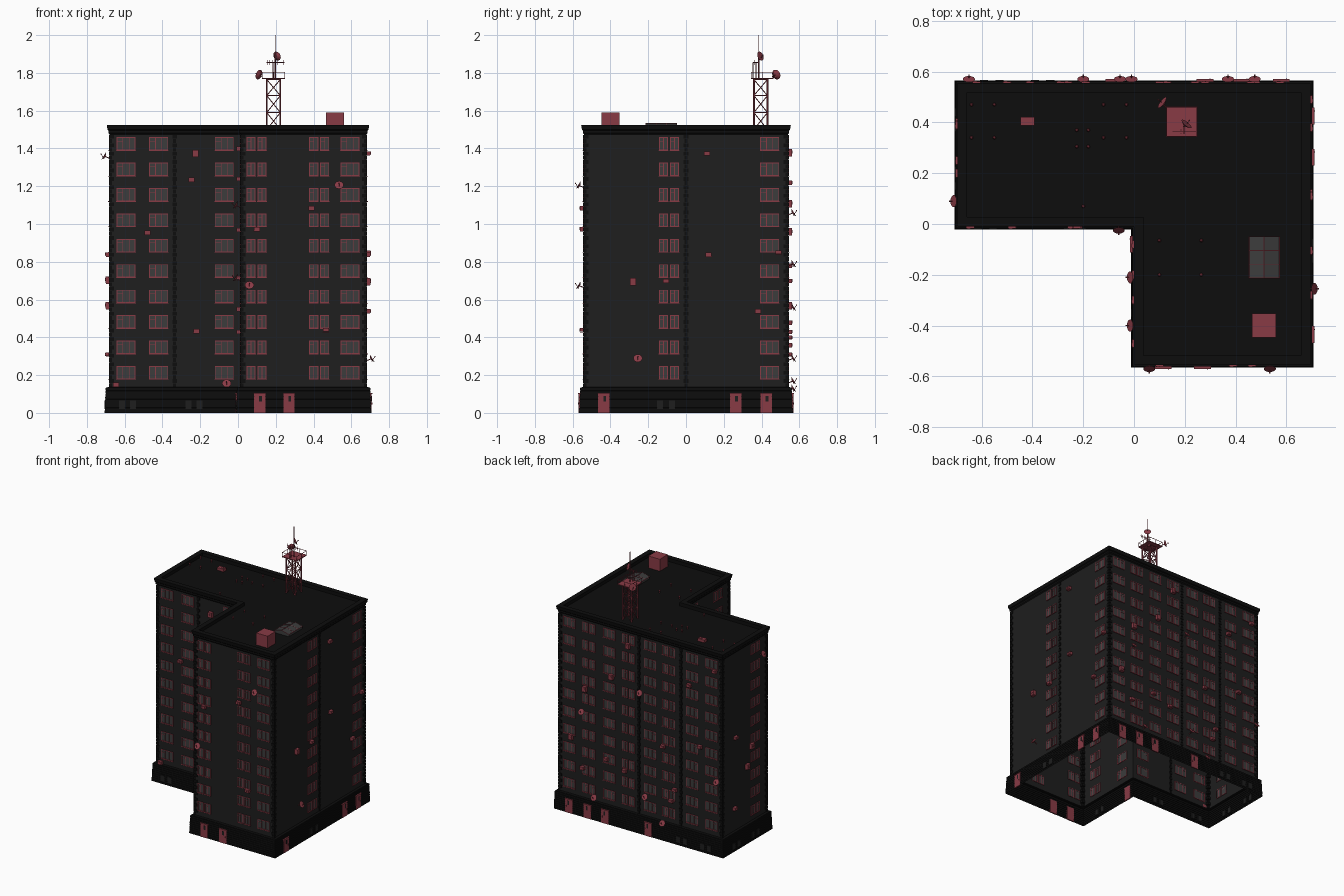
import bpy, bmesh, math, random
from mathutils import Vector, Matrix

if "Cube" in bpy.data.objects:
    bpy.data.objects.remove(bpy.data.objects["Cube"])
random.seed(4)

def material(name, r, g, b):
    m = bpy.data.materials.new(name)
    m.diffuse_color = (r, g, b, 1)
    m.use_nodes = True
    m.node_tree.nodes["Principled BSDF"].inputs["Base Color"].default_value = m.diffuse_color
    return m
RED = material("red_metal", .25, .043, .06)
WALL = material("wall_plaster", .013, .013, .013)
DARK = material("dark_stone", .004, .004, .004)
GLASS = material("window_glass", .045, .045, .045)

def finish(bm, name, mat, smooth=False):
    me = bpy.data.meshes.new(name)
    bmesh.ops.recalc_face_normals(bm, faces=bm.faces) if not smooth else None
    bm.to_mesh(me)
    bm.free()
    me.materials.append(mat)
    ob = bpy.data.objects.new(name, me)
    bpy.context.collection.objects.link(ob)
    return ob

def box(bm, c, s):
    bmesh.ops.create_cube(bm, size=1, matrix=Matrix.Translation(c) @ Matrix.Diagonal((*s, 1)))

def bar(bm, p, q, r, r2=None, n=6):
    p, q = Vector(p), Vector(q)
    d = q - p
    m = Matrix.Translation((p + q) / 2) @ d.to_track_quat('Z', 'Y').to_matrix().to_4x4()
    bmesh.ops.create_cone(bm, cap_ends=True, segments=n, radius1=r,
                          radius2=r if r2 is None else r2, depth=d.length, matrix=m)

# L-shaped plan: corner points and their outward directions
PLAN = [(.68, -.54, 1, -1), (.68, .54, 1, 1), (-.68, .54, -1, 1),
        (-.68, .005, -1, -1), (.015, .005, -1, -1), (.015, -.54, -1, -1)]

def sweep(name, profile, mat, cap=False):
    bm = bmesh.new()
    rings = [[bm.verts.new((x + o * sx, y + o * sy, z)) for x, y, sx, sy in PLAN] for o, z in profile]
    for a, b in zip(rings, rings[1:]):
        for i in range(6):
            j = (i + 1) % 6
            bm.faces.new((a[i], a[j], b[j], b[i]))
    if cap:
        bm.faces.new(rings[-1])
    return finish(bm, name, mat)

# Stone plinth with courses, plain walls, parapet and roof
courses = []
for k in range(9):
    o, z = .026 - k * .0006, k * .015
    courses += [(o, z), (o, z + .012), (o - .003, z + .0125), (o - .003, z + .015)]
sweep("plinth", courses + [(0, .137)], DARK)
sweep("walls", [(0, .135), (0, 1.48)], WALL)
sweep("parapet_and_roof", [(0, 1.475), (.006, 1.482), (.006, 1.495), (.011, 1.5), (.015, 1.525),
                           (-.022, 1.525), (-.022, 1.5)], DARK, cap=True).data
sweep("roof_deck", [(-.02, 1.499), (-.021, 1.5)], DARK, cap=True)

# Each wall: axis it runs along, fixed coordinate, outward sign
SIDES = {"front": ('x', -.54, -1), "court_front": ('x', .005, -1), "back": ('x', .54, 1),
         "right": ('y', .68, 1), "left": ('y', -.68, -1), "court_side": ('y', .015, -1)}

def at(side, u, out, z):
    ax, c, s = SIDES[side]
    return Vector((u, c + s * out, z)) if ax == 'x' else Vector((c + s * out, u, z))

def wbox(bm, side, u, z, w, h, d0, d1):
    t = d1 - d0
    box(bm, at(side, u, (d0 + d1) / 2, z), (w, t, h) if SIDES[side][0] == 'x' else (t, w, h))

# Brick quoins at corners and vertical joints
bm = bmesh.new()
for k in range(60):
    z = .146 + k * .0223
    for i, (x, y, sx, sy) in enumerate(PLAN):
        if i != 4:
            h = (.009, .014)[k % 2]
            box(bm, (x - sx * (h - .004), y - sy * (h - .004), z), (2 * h, 2 * h, .02))
    for side, u in (("court_front", -.335), ("back", -.335), ("back", .015), ("right", .0)):
        wbox(bm, side, u, z, (.016, .026)[k % 2], .02, -.003, .004)
finish(bm, "quoins", DARK)

# Windows: wide ones (three panes) and narrow pairs (two panes each)
frames, panes = bmesh.new(), bmesh.new()
def window(side, u, z, w, h, n):
    t = .0045
    wbox(panes, side, u, z, w, h, -.003, .001)
    for s in (-1, 1):
        wbox(frames, side, u + s * (w - t) / 2, z, t, h, -.005, .004)
        wbox(frames, side, u, z + s * (h - t) / 2, w, t, -.005, .004)
    for k in range(1, n):
        wbox(frames, side, u - w / 2 + w * k / n, z, .003, h, -.004, .003)
    wbox(frames, side, u - w / 2 + w / n / 2, z + h * .2, w / n, .0025, -.004, .003)
    wbox(frames, side, u, z - h / 2 - .001, w + .004, .003, 0, .007)

COLUMNS = {"front": ([.593], [.098, .43]), "court_front": ([-.593, -.42, -.073], []),
           "right": ([.443], [-.09]), "left": ([], [.15]), "court_side": ([-.11], [-.4]),
           "back": ([.593, .26, -.08, -.43, -.593], [.43, .1, -.235])}
for floor in range(10):
    z = .213 + floor * .1346
    for side, (wide, pairs) in COLUMNS.items():
        for u in wide:
            window(side, u, z, .1, .07, 3)
        for u in pairs:
            for s in (-1, 1):
                window(side, u + s * .029, z, .048, .07, 2)
finish(frames, "window_frames", RED)
finish(panes, "window_panes", GLASS)

# Entrance doors and basement windows in the plinth
doors, cellar = bmesh.new(), bmesh.new()
DOORS = {"front": [.115, .27], "right": [-.435, .263, .425], "back": [.58, .425, .28, -.08],
         "court_side": [-.08]}
for side, us in DOORS.items():
    for u in us:
        wbox(doors, side, u, .05, .06, .1, .018, .028)
        wbox(doors, side, u, .102, .066, .005, .018, .031)
        wbox(cellar, side, u + .004, .075, .014, .03, .02, .029)
        wbox(doors, side, u + .02, .05, .004, .012, .02, .032)
CELLAR = {"court_front": [-.615, -.555, -.262, -.205], "right": [-.138, -.073],
          "back": [-.33, -.39, -.53, -.59], "left": [.15, .21, .38, .44], "court_side": [-.35, -.41]}
for side, us in CELLAR.items():
    for u in us:
        wbox(cellar, side, u, .043, .032, .045, .015, .0275)
finish(doors, "doors", RED)
finish(cellar, "basement_windows", WALL)

# Air conditioners on the walls
bm = bmesh.new()
UNITS = {"front": [(.39, 1.085), (.1, .975), (.465, .44)],
         "court_front": [(-.225, 1.375), (-.245, 1.235), (-.48, .955), (-.22, .435), (-.645, .15)],
         "right": [(.11, 1.375), (.12, .84), (.49, .85), (-.28, .695), (-.105, .7), (.38, .54)],
         "left": [(.39, .84), (.25, .57), (.2, .705), (.4, .31)],
         "court_side": [(-.08, 1.4), (-.3, 1.24), (-.47, .97), (-.2, .715), (-.3, .55), (-.47, .43)],
         "back": [(.46, .96), (-.41, 1.22), (-.19, .7), (.13, .43), (.48, .36), (.28, .48), (-.29, .4),
                  (.1, 1.38), (.24, 1.11), (-.5, .78), (-.62, 1.38), (.575, .57), (-.26, .31)]}
for side, spots in UNITS.items():
    for u, z in spots:
        h = random.choice((.02, .02, .036))
        wbox(bm, side, u, z, .032, h, 0, .022)
        bar(bm, at(side, u - .005, .021, z), at(side, u - .005, .024, z), .008, n=10)
        wbox(bm, side, u, z - h / 2 - .002, .034, .003, 0, .02)
finish(bm, "air_conditioners", RED)

# Satellite dishes: shallow bowl, feed arms and bracket
def dish(bm, c, d, r, foot):
    c, d = Vector(c), Vector(d).normalized()
    bar(bm, c - d * r * .25, c, r * .35, r * .8, 14)
    bar(bm, c, c + d * r * .12, r * .8, r, 14)
    bar(bm, c - Vector((0, 0, r * .7)), c + d * r * .8, .0015)
    bar(bm, c + d * r * .7, c + d * r * .95, .003)
    bar(bm, c - d * r * .2, foot, .0025)
bm = bmesh.new()
DISHES = {"front": [(.535, 1.205), (.06, .675)], "court_front": [(-.06, .155)],
          "right": [(-.255, .288)], "left": [(.09, 1.36)], "court_side": [(-.21, .715), (-.4, 1.1)],
          "back": [(.475, .79), (-.01, 1.06), (.37, .17), (-.2, .13), (-.65, .56), (-.055, .29)]}
for side, spots in DISHES.items():
    for u, z in spots:
        n = at(side, u, 1, 0) - at(side, u, 0, 0)
        dish(bm, at(side, u, .028, z), n + Vector((0, 0, .6)), .024, at(side, u, 0, z - .012))
finish(bm, "wall_dishes", RED)

# Roof: stair cabin, small box and vent pipes
bm = bmesh.new()
box(bm, (.5125, -.4, 1.545), (.095, .095, .09))
finish(bm, "stair_cabin", RED)
bm = bmesh.new()
box(bm, (-.42, .405, 1.51), (.055, .033, .02))
bar(bm, (-.41, .405, 1.519), (-.41, .405, 1.524), .009, n=10)
finish(bm, "roof_unit", RED)
bm = bmesh.new()
GROUPS = [((-.64, -.55), (.34, .47)), ((-.12, -.03), (.34, .47)), ((-.225, -.18), (.305, .37)),
          ((.1, .265), (-.2, -.065)), ((-.2,), (.07,))]
for xs, ys in GROUPS:
    for x in xs:
        for y in ys:
            bar(bm, (x, y, 1.499), (x, y, 1.518), .0035, n=8)
            bar(bm, (x, y, 1.516), (x, y, 1.523), .007, .003, 8)
finish(bm, "vent_pipes", RED)

# Skylight: shallow glass gable with metal ribs
bm, ribs = bmesh.new(), bmesh.new()
sec = [(.452, 1.5), (.452, 1.517), (.5125, 1.533), (.573, 1.517), (.573, 1.5)]
ends = [[bm.verts.new((x, y, z)) for x, z in sec] for y in (-.213, -.05)]
for e in ends:
    bm.faces.new(e)
for i in range(4):
    bm.faces.new((ends[0][i], ends[0][i + 1], ends[1][i + 1], ends[1][i]))
finish(bm, "skylight_glass", GLASS)
for x, z in sec[1:4]:
    bar(ribs, (x, -.213, z), (x, -.05, z), .0022)
for y in (-.213, -.158, -.104, -.05):
    for a, b in zip(sec[1:3], sec[2:4]):
        bar(ribs, (a[0], y, a[1]), (b[0], y, b[1]), .0016)
finish(ribs, "skylight_ribs", RED)

# Lattice tower with platform and railing
bm = bmesh.new()
cx, cy, a = .188, .395, .036
corners = [(cx + sx * a, cy + sy * a) for sx, sy in ((-1, -1), (1, -1), (1, 1), (-1, 1))]
levels = [1.5, 1.59, 1.68, 1.765]
for i, p in enumerate(corners):
    q = corners[(i + 1) % 4]
    bar(bm, (*p, 1.5), (*p, 1.77), .005)
    for z0, z1 in zip(levels, levels[1:]):
        bar(bm, (*p, z0), (*q, z1), .0025)
        bar(bm, (*q, z0), (*p, z1), .0025)
        bar(bm, (*p, z1), (*q, z1), .0025)
finish(bm, "tower_lattice", RED)
bm = bmesh.new()
box(bm, (cx, .403, 1.77), (.122, .118, .006))
rail = [(cx - .06, .345), (cx + .06, .345), (cx + .06, .461), (cx - .06, .461)]
for i, p in enumerate(rail):
    q = rail[(i + 1) % 4]
    mid = ((p[0] + q[0]) / 2, (p[1] + q[1]) / 2)
    bar(bm, (*p, 1.803), (*q, 1.803), .002)
    for v in (p, mid):
        bar(bm, (*v, 1.77), (*v, 1.803), .0018)
finish(bm, "tower_platform", RED)

# Mast, cross aerials and the two tower dishes
bm = bmesh.new()
mx, my = .197, .385
bar(bm, (mx, my, 1.77), (mx, my, 1.91), .004)
bar(bm, (mx, my, 1.9), (mx, my, 2.0), .002)
bar(bm, (mx - .045, my - .02, 1.855), (mx + .048, my - .02, 1.855), .0018)
bar(bm, (mx, my, 1.855), (mx, my - .03, 1.855), .002)
for k in range(-3, 4):
    x = mx + k * .014
    bar(bm, (x, my - .02, 1.842), (x, my - .02, 1.868), .0012)
for y in (.355, .37):
    bar(bm, (mx - .012, y, 1.77), (mx - .012, y, 1.855), .002)
finish(bm, "mast_aerials", RED)
bm = bmesh.new()
dish(bm, (.113, .476, 1.79), (-.8, .6, .3), .027, (cx - .06, .455, 1.78))
dish(bm, (.205, .392, 1.888), (.5, .6, .25), .025, (mx, my, 1.88))
finish(bm, "tower_dishes", RED)
